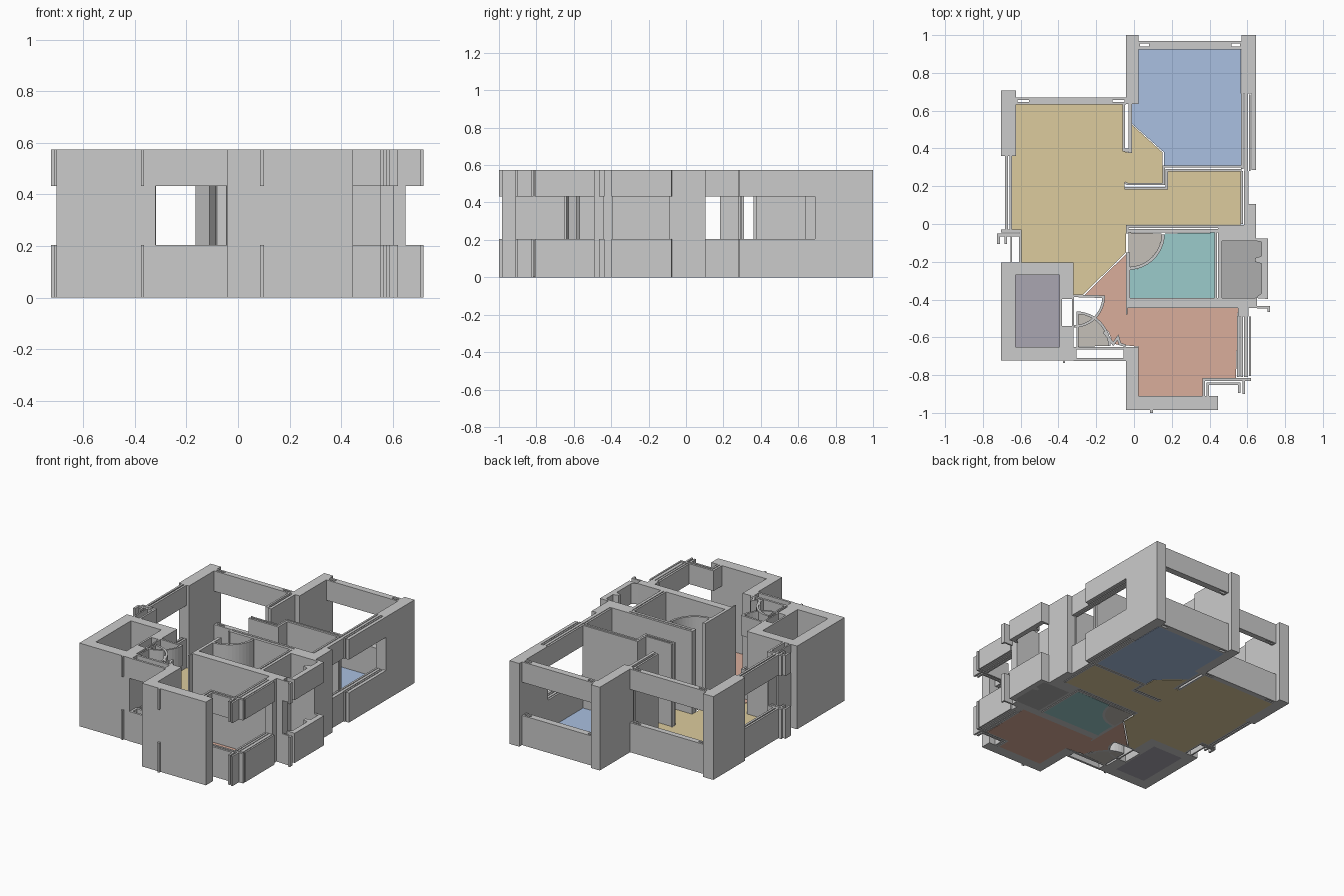
import bpy, bmesh
from math import sin, cos, radians
from mathutils import Vector

FULL = [(0, 0.573)]                    # solid wall
OPEN = [(0, 0.204), (0.433, 0.573)]    # sill and lintel around a window


def prism(bm, pts, z0, z1):
    face = bm.faces.new([bm.verts.new((x, y, z0)) for x, y in pts])
    out = bmesh.ops.extrude_face_region(bm, geom=[face], use_keep_orig=True)
    vs = [g for g in out["geom"] if isinstance(g, bmesh.types.BMVert)]
    bmesh.ops.translate(bm, verts=vs, vec=(0, 0, z1 - z0))


def finish(name, bm):
    bmesh.ops.recalc_face_normals(bm, faces=bm.faces)
    me = bpy.data.meshes.new(name)
    bm.to_mesh(me)
    bm.free()
    ob = bpy.data.objects.new(name, me)
    bpy.context.collection.objects.link(ob)
    return ob


def boxes(name, rects, spans=FULL):
    """Rectangles x0, x1, y0, y1 raised over each height span."""
    bm = bmesh.new()
    for x0, x1, y0, y1 in rects:
        for z0, z1 in spans:
            prism(bm, [(x0, y0), (x1, y0), (x1, y1), (x0, y1)], z0, z1)
    return finish(name, bm)


def outline(name, pts, spans=FULL):
    bm = bmesh.new()
    for z0, z1 in spans:
        prism(bm, pts, z0, z1)
    return finish(name, bm)


def strip(name, path, width=0.014, spans=FULL):
    """Thin wall following a path, with mitred corners."""
    p = [Vector(v) for v in path]
    left, right = [], []
    for i, v in enumerate(p):
        a = (v - p[i - 1]).normalized() if i else (p[1] - v).normalized()
        b = (p[i + 1] - v).normalized() if i < len(p) - 1 else a
        na, nb = Vector((-a.y, a.x)), Vector((-b.y, b.x))
        m = (na + nb).normalized()
        off = m * (width / 2 / max(m.dot(na), 0.4))
        left.append(tuple(v + off))
        right.append(tuple(v - off))
    return outline(name, left + right[::-1], spans)


def arc(cx, cy, r, a0, a1, n=12):
    return [(cx + r * cos(radians(a0 + (a1 - a0) * i / n)),
             cy + r * sin(radians(a0 + (a1 - a0) * i / n))) for i in range(n + 1)]


def floor(name, pts, color):
    ob = outline(name, pts, [(0, 0.004)])
    mat = bpy.data.materials.new(name + "_colour")
    mat.diffuse_color = (*color, 1)
    ob.data.materials.append(mat)


def rect(x0, x1, y0, y1):
    return [(x0, y0), (x1, y0), (x1, y1), (x0, y1)]


def slotted_window(name, x0, x1, y0, y1, slot):
    """North window band with a narrow slot at each end."""
    a, b, c = y0 + 0.014, y1 - 0.014, 0.008
    boxes(name, [(x0, x1, y0, a), (x0, x1, b, y1), (x0, x0 + c, a, b),
                 (x1 - c, x1, a, b), (x0 + slot, x1 - slot, a, b)], OPEN)


# North side: columns and windows
boxes("north_columns", [(-0.043, 0.025, 0.635, 1.0), (0.57, 0.645, 0.69, 1.0),
                        (-0.703, -0.625, 0.36, 0.707)])
slotted_window("bedroom_north_window", 0.025, 0.57, 0.925, 0.97, 0.055)
slotted_window("living_north_window", -0.625, -0.043, 0.632, 0.67, 0.07)

# East side: bedroom and corridor windows, corner column
boxes("bedroom_east_window", [(0.567, 0.58, 0.29, 0.69), (0.585, 0.603, 0.28, 0.69),
                              (0.608, 0.618, 0.28, 0.685), (0.623, 0.645, 0.285, 0.69)], OPEN)
boxes("corridor_east_window", [(0.565, 0.578, 0.105, 0.28), (0.583, 0.607, 0.105, 0.28)], OPEN)
boxes("east_column", [(0.565, 0.578, 0.0, 0.105), (0.583, 0.645, -0.09, 0.105),
                      (0.445, 0.583, -0.09, -0.01)])

# Bedroom partition walls
boxes("bedroom_partition_posts", [(-0.06, -0.047, 0.385, 0.635), (-0.03, -0.01, 0.375, 0.635),
                                  (-0.047, -0.03, 0.385, 0.4)])
strip("bedroom_partition_outer", [(-0.05, 0.19), (0.173, 0.19), (0.173, 0.285), (0.57, 0.285)])
strip("bedroom_partition_inner", [(-0.05, 0.22), (-0.035, 0.212), (0.158, 0.212),
                                  (0.158, 0.304), (0.57, 0.304)], 0.012)

# Bathroom walls and curved door sweep
boxes("bath_walls", [(-0.043, 0.583, -0.02, -0.005), (-0.03, 0.445, -0.046, -0.027),
                     (-0.043, -0.03, -0.05, -0.02), (-0.043, 0.65, -0.445, -0.392),
                     (-0.043, -0.022, -0.392, -0.15), (-0.043, -0.034, -0.48, -0.445),
                     (0.427, 0.44, -0.392, -0.046), (0.446, 0.466, -0.392, -0.09)])
strip("bath_curved_wall", [(-0.03, -0.235)] + arc(-0.03, -0.05, 0.185, -85, -2), 0.016)

# Service bay window on the east side
outline("service_bay_window", [(0.583, -0.09), (0.645, -0.09), (0.675, -0.095), (0.675, -0.17),
                               (0.64, -0.18), (0.64, -0.2), (0.675, -0.21), (0.675, -0.368),
                               (0.64, -0.392), (0.71, -0.397), (0.71, -0.077), (0.583, -0.075)], OPEN)
strip("service_bay_hook", [(0.65, -0.441), (0.714, -0.441), (0.714, -0.465)], 0.012, OPEN)

# South bedroom: solid walls, east window, corner window
outline("south_bedroom_wall", [(-0.043, -0.985), (0.445, -0.985), (0.445, -0.91), (0.025, -0.91),
                               (0.025, -0.65), (-0.043, -0.65)])
boxes("south_wall_tick", [(0.085, 0.1, -1.0, -0.985)], OPEN)
boxes("south_bedroom_column", [(0.55, 0.605, -0.49, -0.445)])
boxes("south_bedroom_window", [(0.545, 0.558, -0.81, -0.49), (0.563, 0.577, -0.81, -0.49),
                               (0.582, 0.604, -0.81, -0.49), (0.609, 0.62, -0.805, -0.49)], OPEN)
strip("corner_window_inner", [(0.37, -0.91), (0.37, -0.823), (0.62, -0.823)], 0.014, OPEN)
strip("corner_window_outer", [(0.39, -0.91), (0.39, -0.845), (0.558, -0.845), (0.558, -0.895)],
      0.014, OPEN)
boxes("corner_window_post", [(0.575, 0.588, -0.9, -0.83)], OPEN)

# West side: living room window and its brackets
boxes("west_window", [(-0.682, -0.668, -0.03, 0.36), (-0.66, -0.645, -0.03, 0.36)], OPEN)
boxes("west_brackets", [(-0.725, -0.6, -0.065, -0.05), (-0.705, -0.6, -0.045, -0.03),
                        (-0.725, -0.71, -0.105, -0.065), (-0.685, -0.672, -0.105, -0.065)], OPEN)
boxes("west_posts", [(-0.655, -0.645, -0.205, -0.065), (-0.608, -0.595, -0.205, -0.03)])

# Shaft block in the south-west
boxes("shaft_walls", [(-0.703, -0.627, -0.723, -0.205), (-0.627, -0.32, -0.27, -0.205),
                      (-0.395, -0.32, -0.375, -0.27), (-0.395, -0.382, -0.54, -0.375),
                      (-0.395, -0.32, -0.65, -0.54), (-0.627, -0.32, -0.723, -0.65),
                      (-0.328, -0.318, -0.54, -0.375), (-0.382, -0.328, -0.397, -0.375)])
boxes("shaft_tick", [(-0.376, -0.364, -0.735, -0.723)], OPEN)

# Entrance: window wall, crossing door sweeps, angled jamb
boxes("entrance_window", [(-0.32, -0.043, -0.665, -0.65), (-0.32, -0.043, -0.725, -0.71),
                          (-0.32, -0.305, -0.71, -0.665), (-0.055, -0.043, -0.71, -0.665)], OPEN)
strip("entrance_sweep_north", [(-0.318, -0.38)] + arc(-0.318, -0.385, 0.157, 0, -90), 0.014, OPEN)
strip("entrance_sweep_south", arc(-0.305, -0.645, 0.175, 90, 0), 0.014, OPEN)
boxes("entrance_sill", [(-0.305, -0.295, -0.65, -0.47)], OPEN)
strip("entrance_jamb", [(-0.16, -0.57), (-0.11, -0.635), (-0.085, -0.6), (-0.075, -0.635),
                        (-0.043, -0.645)], 0.014)

# Floors
floor("blue_floor", [(0.025, 0.925), (0.567, 0.925), (0.567, 0.31), (0.158, 0.31), (0.158, 0.38),
                     (-0.01, 0.53), (-0.01, 0.635), (0.025, 0.635)], (0.4, 0.53, 0.75))
floor("yellow_floor", [(-0.625, 0.632), (-0.06, 0.632), (-0.06, 0.385), (-0.01, 0.375),
                       (-0.01, 0.525), (0.152, 0.378), (0.152, 0.218), (-0.05, 0.218),
                       (-0.05, 0.183), (0.18, 0.183), (0.18, 0.278), (0.565, 0.278),
                       (0.565, -0.005), (-0.043, -0.005), (-0.043, -0.15), (-0.27, -0.375),
                       (-0.32, -0.375), (-0.32, -0.205), (-0.595, -0.205), (-0.595, -0.03),
                       (-0.645, -0.03), (-0.645, 0.36), (-0.625, 0.36)], (0.72, 0.6, 0.34))
floor("red_floor", [(-0.26, -0.375), (-0.043, -0.16), (-0.043, -0.445), (0.55, -0.445),
                    (0.54, -0.816), (0.363, -0.816), (0.363, -0.91), (0.025, -0.91),
                    (0.025, -0.65), (-0.11, -0.635), (-0.135, -0.57), (-0.2, -0.5),
                    (-0.16, -0.385)], (0.7, 0.42, 0.33))
floor("teal_floor", [(0.427, -0.046), (0.427, -0.392), (-0.03, -0.392)]
      + arc(-0.03, -0.05, 0.193, -90, 0), (0.33, 0.6, 0.6))
floor("bath_entry_floor", [(-0.03, -0.046)] + arc(-0.03, -0.05, 0.177, -90, 0), (0.56, 0.53, 0.48))
floor("entrance_floor", [(-0.295, -0.65)] + arc(-0.305, -0.645, 0.168, 90, 0), (0.56, 0.53, 0.48))
floor("service_floor", rect(0.466, 0.675, -0.392, -0.09), (0.42, 0.42, 0.42))
floor("shaft_floor", rect(-0.627, -0.395, -0.65, -0.27), (0.4, 0.38, 0.44))
